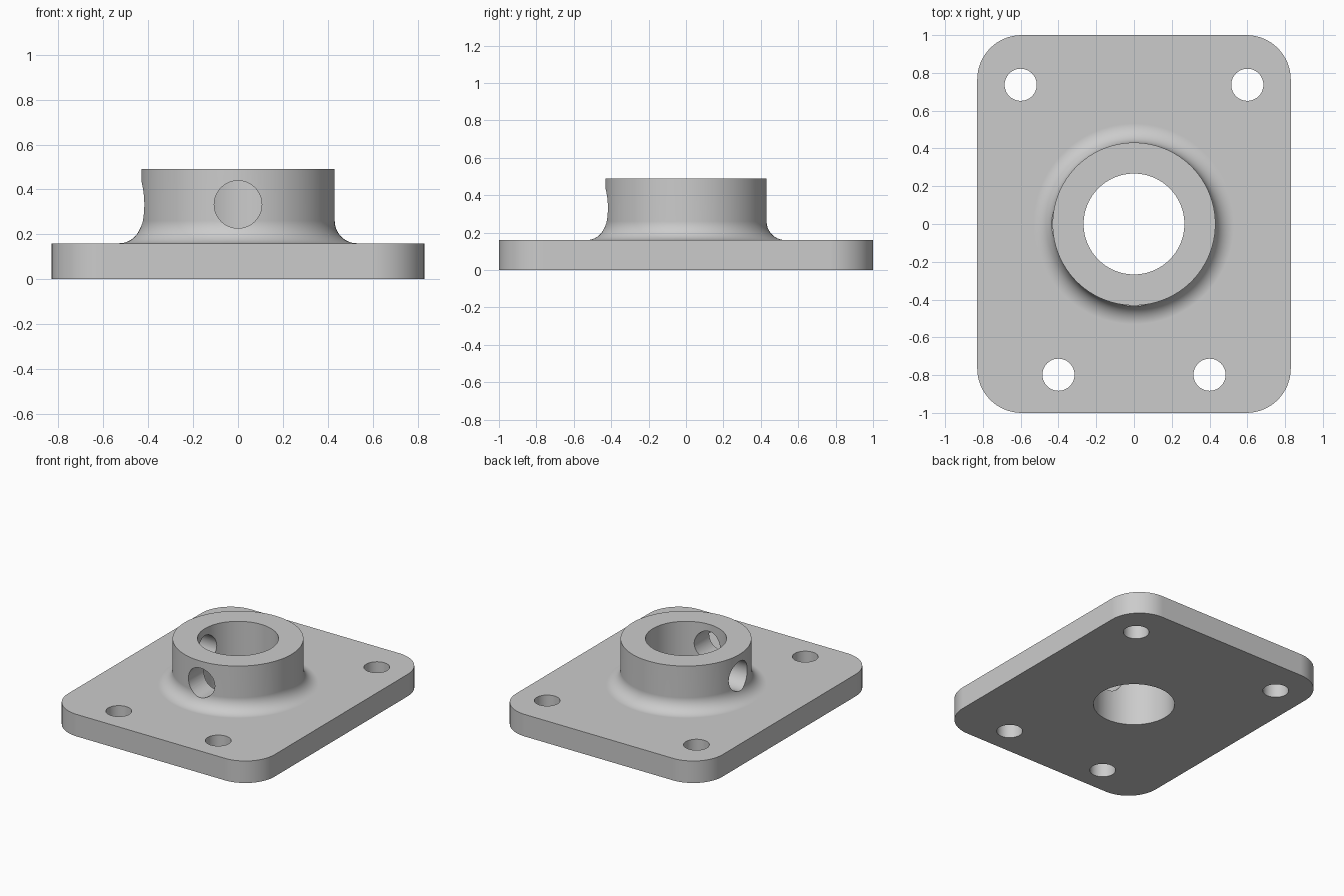
import bpy
import bmesh
from math import cos, sin, pi, radians
from mathutils import Matrix, Vector

if "Cube" in bpy.data.objects:
    bpy.data.objects.remove(bpy.data.objects["Cube"], do_unlink=True)

HALF_X, HALF_Y, THICK, CORNER = 0.83, 1.0, 0.16, 0.235
BOSS_R, BOSS_TOP, FILLET, BORE_R = 0.431, 0.49, 0.1, 0.267
SIDE_R, SIDE_Z, BOLT_R = 0.106, 0.333, 0.085

steel = bpy.data.materials.new("satin grey metal")
steel.use_nodes = True
grey = (0.6, 0.6, 0.6, 1)
steel.diffuse_color = grey
steel.node_tree.nodes["Principled BSDF"].inputs["Base Color"].default_value = grey


def add_object(name, bm):
    bmesh.ops.recalc_face_normals(bm, faces=bm.faces[:])
    mesh = bpy.data.meshes.new(name)
    bm.to_mesh(mesh)
    bm.free()
    mesh.materials.append(steel)
    obj = bpy.data.objects.new(name, mesh)
    bpy.context.collection.objects.link(obj)
    return obj


def cylinder(name, radius, start, end, sides):
    """Solid cylinder between two points."""
    start, end = Vector(start), Vector(end)
    axis = end - start
    turn = axis.to_track_quat('Z', 'Y').to_matrix().to_4x4()
    bm = bmesh.new()
    bmesh.ops.create_cone(bm, cap_ends=True, segments=sides, radius1=radius,
                          radius2=radius, depth=axis.length,
                          matrix=Matrix.Translation((start + end) / 2) @ turn)
    return add_object(name, bm)


def rounded_plate(name, steps=16):
    """Extruded rectangle with four rounded corners."""
    bm = bmesh.new()
    outline = []
    for corner, (sx, sy) in enumerate([(1, 1), (-1, 1), (-1, -1), (1, -1)]):
        for i in range(steps + 1):
            a = (corner + i / steps) * pi / 2
            outline.append(bm.verts.new((sx * (HALF_X - CORNER) + CORNER * cos(a),
                                         sy * (HALF_Y - CORNER) + CORNER * sin(a), 0)))
    base = bm.faces.new(outline)
    top = bmesh.ops.extrude_face_region(bm, geom=[base])["geom"]
    bmesh.ops.translate(bm, vec=(0, 0, THICK),
                        verts=[v for v in top if isinstance(v, bmesh.types.BMVert)])
    return add_object(name, bm)


def filleted_boss(name, steps=14, sides=96):
    """Revolved boss whose foot flares into the plate."""
    profile = [(BOSS_R + FILLET, THICK / 2)]
    for i in range(steps + 1):
        a = i / steps * pi / 2
        profile.append((BOSS_R + FILLET * (1 - sin(a)), THICK + FILLET * (1 - cos(a))))
    profile.append((BOSS_R, BOSS_TOP))
    bm = bmesh.new()
    rings = [[bm.verts.new((r * cos(2 * pi * k / sides), r * sin(2 * pi * k / sides), z))
              for k in range(sides)] for r, z in profile]
    for low, high in zip(rings, rings[1:]):
        for k in range(sides):
            n = (k + 1) % sides
            bm.faces.new((low[k], low[n], high[n], high[k]))
    bm.faces.new(rings[0])
    bm.faces.new(rings[-1])
    return add_object(name, bm)


def combine(target, tool, operation):
    """Apply a boolean and discard the helper."""
    mod = target.modifiers.new(tool.name, 'BOOLEAN')
    mod.operation, mod.object, mod.solver = operation, tool, 'EXACT'
    bpy.context.view_layer.objects.active = target
    bpy.ops.object.modifier_apply(modifier=mod.name)
    bpy.data.objects.remove(tool, do_unlink=True)


# Plate and boss as one casting
flange = rounded_plate("mounting_flange")
combine(flange, filleted_boss("boss"), 'UNION')

# Central bore
combine(flange, cylinder("bore", BORE_R, (0, 0, -0.2), (0, 0, 0.8), 96), 'DIFFERENCE')

# Bolt holes, wider pair at the back
for x, y in [(0.6, 0.737), (0.4, -0.798)]:
    for side in (-1, 1):
        combine(flange, cylinder("bolt_hole", BOLT_R, (side * x, y, -0.1),
                                 (side * x, y, 0.3), 48), 'DIFFERENCE')

# Two cross holes through one wall each, at right angles
for direction in [(-1, 0), (0, -1)]:
    outer = (direction[0] * 0.7, direction[1] * 0.7, SIDE_Z)
    combine(flange, cylinder("cross_hole", SIDE_R, (0, 0, SIDE_Z), outer, 48), 'DIFFERENCE')

# Smooth curved walls, crisp rims, flat plate faces
bpy.ops.object.select_all(action='DESELECT')
flange.select_set(True)
bpy.context.view_layer.objects.active = flange
bpy.ops.object.shade_smooth_by_angle(angle=radians(30))
weighted = flange.modifiers.new("weighted_normals", 'WEIGHTED_NORMAL')
weighted.keep_sharp = True
